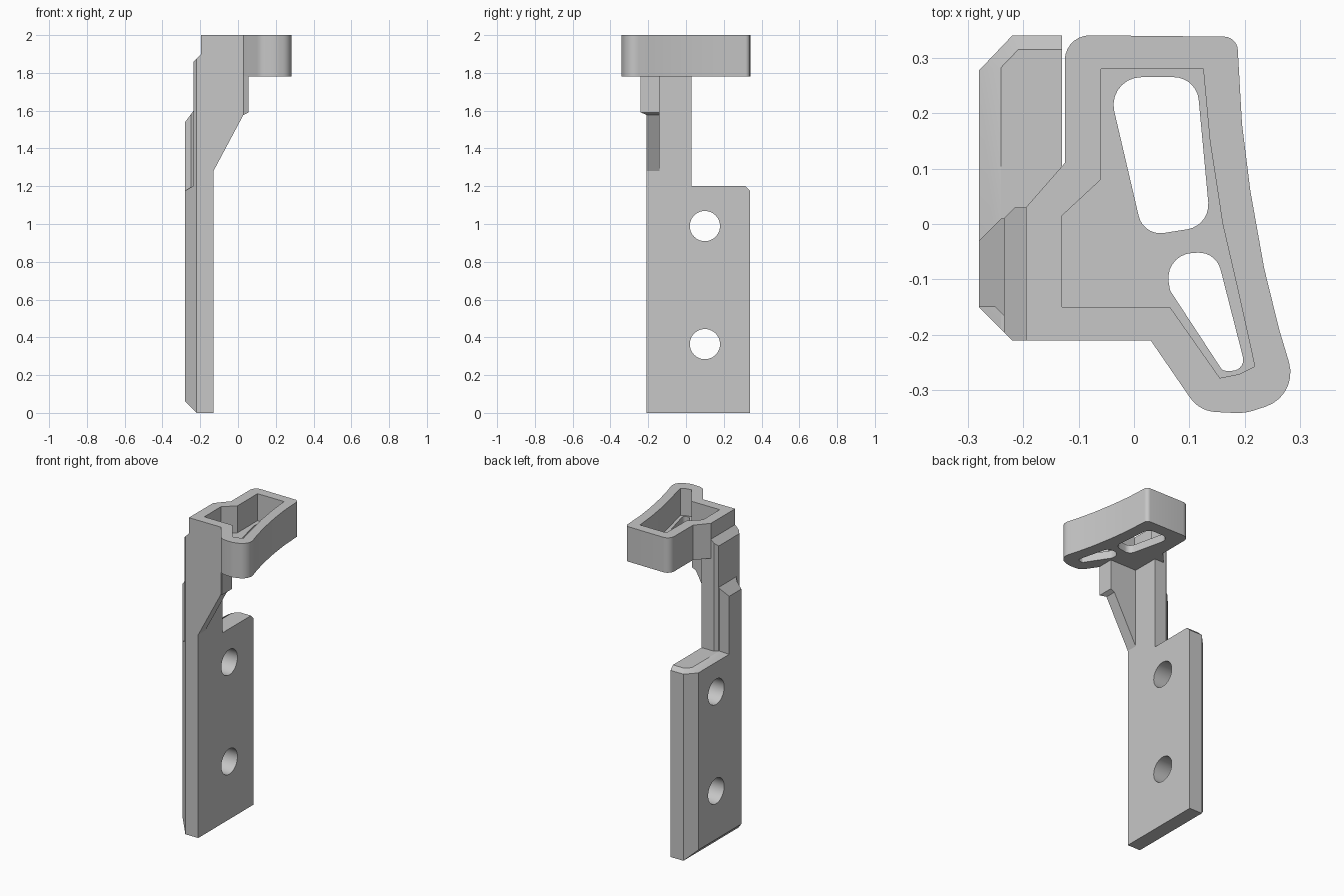
import bpy, bmesh, math
from mathutils import Vector

cube = bpy.data.objects.get("Cube")
if cube:
    bpy.data.objects.remove(cube, do_unlink=True)

GREY = bpy.data.materials.new("plain grey")
GREY.use_nodes = True
GREY.diffuse_color = (0.57, 0.57, 0.57, 1)
GREY.node_tree.nodes["Principled BSDF"].inputs["Base Color"].default_value = (0.57, 0.57, 0.57, 1)


def rounded(corners, steps=7):
    """Outline from (x, y, radius) corners, with each radius turned into an arc."""
    out = []
    for i, (x, y, r) in enumerate(corners):
        p = Vector((x, y))
        if r == 0:
            out.append(p)
            continue
        a = (Vector(corners[i - 1][:2]) - p).normalized()
        b = (Vector(corners[(i + 1) % len(corners)][:2]) - p).normalized()
        half = math.acos(a.dot(b)) / 2
        centre = p + (a + b).normalized() * (r / math.sin(half))
        start = p + a * (r / math.tan(half)) - centre
        end = p + b * (r / math.tan(half)) - centre
        sweep = math.atan2(start.x * end.y - start.y * end.x, start.dot(end))
        for k in range(steps + 1):
            c, s = math.cos(sweep * k / steps), math.sin(sweep * k / steps)
            out.append(centre + Vector((start.x * c - start.y * s, start.x * s + start.y * c)))
    return out


def finish(name, bm):
    bmesh.ops.recalc_face_normals(bm, faces=bm.faces[:])
    mesh = bpy.data.meshes.new(name)
    bm.to_mesh(mesh)
    bm.free()
    mesh.materials.append(GREY)
    obj = bpy.data.objects.new(name, mesh)
    bpy.context.collection.objects.link(obj)
    return obj


def prism(name, outline, z0, z1, cuts=()):
    """Upright prism; every cut (point, normal) slices off the side the normal faces."""
    bm = bmesh.new()
    base = bm.faces.new([bm.verts.new((x, y, z0)) for x, y in outline])
    top = bmesh.ops.extrude_face_region(bm, geom=[base])["geom"]
    bmesh.ops.translate(bm, vec=(0, 0, z1 - z0), verts=[v for v in top if isinstance(v, bmesh.types.BMVert)])
    for point, normal in cuts:
        geom = bm.verts[:] + bm.edges[:] + bm.faces[:]
        cut = bmesh.ops.bisect_plane(bm, geom=geom, plane_co=point, plane_no=normal, clear_outer=True)
        bmesh.ops.contextual_create(bm, geom=[e for e in cut["geom_cut"] if isinstance(e, bmesh.types.BMEdge)])
    return finish(name, bm)


def ring(bm, outline, z):
    """Closed loop of vertices at one height."""
    verts = [bm.verts.new((x, y, z)) for x, y in outline]
    for a, b in zip(verts, verts[1:] + verts[:1]):
        bm.edges.new((a, b))
    return verts


def wall(bm, low, high):
    n = len(low)
    for i in range(n):
        j = (i + 1) % n
        bm.faces.new((low[i], low[j], high[j], high[i]))


def cap(bm, rings):
    """Flat face bounded by the first ring, with the other rings as holes."""
    edges = [bm.edges.get((a, b)) for r in rings for a, b in zip(r, r[1:] + r[:1])]
    bmesh.ops.triangle_fill(bm, edges=edges, use_beauty=True, normal=(0, 0, 1))


def select(obj):
    bpy.ops.object.select_all(action="DESELECT")
    obj.select_set(True)
    bpy.context.view_layer.objects.active = obj


# Mounting plate with chamfered outer edges, top and foot
plate = prism("mounting_plate",
              [(-.13, -.21), (-.13, .34), (-.22, .34), (-.28, .277), (-.28, -.15), (-.22, -.21)], 0, 1.2,
              cuts=[((-.28, 0, .06), (-1, 0, -1)),
                    ((0, .34, 1.175), (0, 1, 1)),
                    ((-.28, 0, 1.175), (-.025, 0, .04)),
                    ((-.28, .277, 1.175), (-.72, .69, 1))])

# Bolt holes through the plate
for z in (.364, .989):
    bpy.ops.mesh.primitive_cylinder_add(vertices=40, radius=.08, depth=.5,
                                        location=(-.2, .1, z), rotation=(0, math.pi / 2, 0))
    cutter = bpy.context.object
    cutter.hide_render = True
    hole = plate.modifiers.new("bolt hole", "BOOLEAN")
    hole.operation, hole.solver, hole.object = "DIFFERENCE", "EXACT", cutter
    select(plate)
    bpy.ops.object.modifier_apply(modifier=hole.name)
    bpy.data.objects.remove(cutter, do_unlink=True)

# Stepped column rising from the plate
prism("column",
      [(-.13, -.21), (-.13, .03), (-.215, .03), (-.235, .01), (-.235, -.195), (-.22, -.21)],
      1.1, 1.9, cuts=[((-.235, 0, 1.86), (-1, 0, 1))])
prism("column_rib",
      [(-.2, .01), (-.24, .01), (-.28, -.03), (-.28, -.15), (-.25, -.15), (-.235, -.165), (-.2, -.165)],
      1.1, 1.61, cuts=[((-.28, 0, 1.54), (-.06, 0, .045))])

# Sloping gusset and its nose under the head
prism("gusset", [(-.15, -.21), (.03, -.21), (.03, -.14), (-.15, -.14)], 1.2, 1.79,
      cuts=[((-.13, 0, 1.28), (.3, 0, -.16))])
prism("gusset_nose", [(.02, -.21), (.03, -.21), (.055, -.24), (.055, -.14), (.02, -.14)], 1.57, 1.79,
      cuts=[((.03, 0, 1.578), (.01, 0, -.02))])

# Head: rounded block with a sunken pocket and two openings in the pocket floor
outline = rounded([
    (-.195, -.21, 0), (.03, -.21, 0), (.118, -.338, .06), (.2, -.342, .1), (.298, -.31, .065),
    (.262, -.19, 0), (.235, -.08, 0), (.21, .06, 0), (.195, .18, 0), (.186, .338, .025),
    (-.125, .341, .045), (-.125, .11, 0), (-.195, .03, 0)])
pocket = [
    (-.06, .28), (.125, .28), (.137, .15), (.16, 0), (.19, -.13), (.218, -.257), (.19, -.271),
    (.155, -.278), (.065, -.15), (-.13, -.15), (-.13, .015), (-.06, .08)]
openings = [
    rounded([(-.05, .265, .05), (.113, .265, .045), (.138, -.003, .045), (.017, -.022, .04)]),
    rounded([(.055, -.055, .045), (.148, -.05, .04), (.203, -.265, .02), (.16, -.265, .012), (.065, -.12, .02)])]

bm = bmesh.new()
bottom, floor, top = 1.78, 1.83, 2
outer_low, outer_high = ring(bm, outline, bottom), ring(bm, outline, top)
pocket_low, pocket_high = ring(bm, pocket, floor), ring(bm, pocket, top)
holes_low = [ring(bm, o, bottom) for o in openings]
holes_high = [ring(bm, o, floor) for o in openings]
cap(bm, [outer_low] + holes_low)
cap(bm, [pocket_low] + holes_high)
cap(bm, [outer_high, pocket_high])
for low, high in zip([outer_low, pocket_low] + holes_low, [outer_high, pocket_high] + holes_high):
    wall(bm, low, high)
head = finish("head", bm)

# Smooth the rounded walls, keep edges crisp
for obj in (plate, head):
    select(obj)
    bpy.ops.object.shade_smooth_by_angle(angle=math.radians(30))
